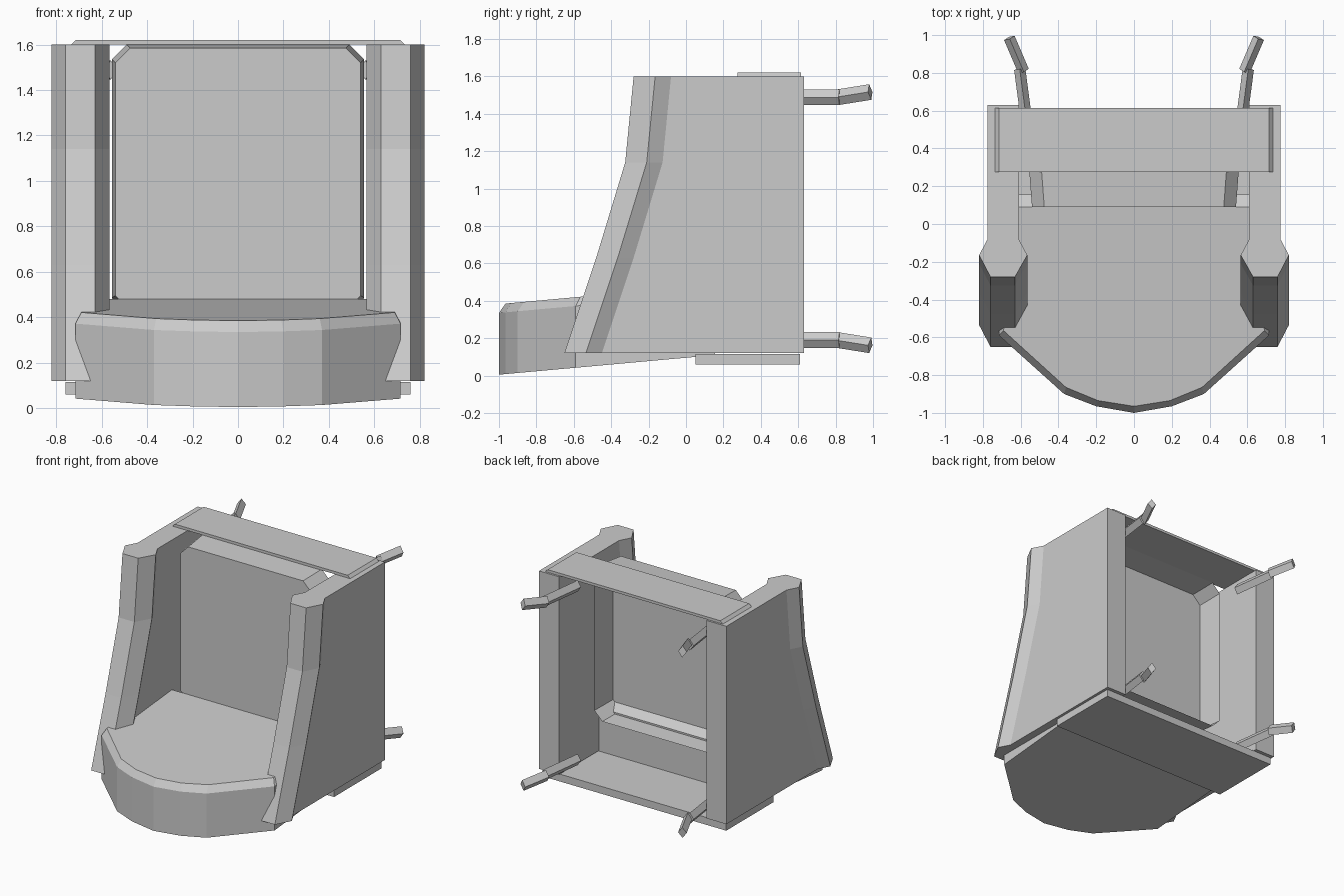
import bpy, bmesh
from mathutils import Vector

cube = bpy.data.objects.get("Cube")
if cube:
    bpy.data.objects.remove(cube)

grey = bpy.data.materials.new("plain_grey")
grey.use_nodes = True
GREY = (0.6, 0.6, 0.6, 1)
grey.diffuse_color = GREY
grey.node_tree.nodes["Principled BSDF"].inputs["Base Color"].default_value = GREY


def loft(name, rings, cap_start=True, cap_end=True):
    """Join closed rings of points with flat faces."""
    bm = bmesh.new()
    loops = [[bm.verts.new(p) for p in ring] for ring in rings]
    for a, b in zip(loops, loops[1:]):
        for i in range(len(a)):
            j = (i + 1) % len(a)
            bm.faces.new((a[i], a[j], b[j], b[i]))
    if cap_start:
        bm.faces.new(loops[0][::-1])
    if cap_end:
        bm.faces.new(loops[-1])
    bmesh.ops.recalc_face_normals(bm, faces=bm.faces)
    mesh = bpy.data.meshes.new(name)
    bm.to_mesh(mesh)
    bm.free()
    mesh.materials.append(grey)
    obj = bpy.data.objects.new(name, mesh)
    bpy.context.collection.objects.link(obj)
    return obj


def mirrored(half):
    """Complete a half outline (from +x towards the middle) across x = 0."""
    return half + [(-x, y) for x, y in reversed(half) if x > 0]


def rect(x, y0, y1, z):
    return [(-x, y0, z), (x, y0, z), (x, y1, z), (-x, y1, z)]


# Side panels with a flared front post that sweeps forward towards the floor
def side_ring(s, z, front):
    pts = [(.775, .63), (.775, front + .2), (.82, front + .115), (.76, front),
           (.63, front), (.565, front + .115), (.61, front + .2), (.61, .63)]
    return [(s * x, y, z) for x, y in pts]


sweep = [(.12, -.65), (.63, -.48), (1.14, -.325), (1.6, -.28)]
for s, side in ((1, "left"), (-1, "right")):
    loft(side + "_side_panel", [side_ring(s, z, f) for z, f in sweep])

# Tilted seat with a bowed front and a chamfered upper edge
outer = mirrored([(.715, .155), (.715, -.59), (.37, -.9), (.2, -.965), (0, -1)])
inner = mirrored([(.66, .09), (.69, -.565), (.36, -.865), (.19, -.935), (0, -.965)])


def tilted(outline, height):
    return [(x, y, height + .0905 * (y + 1)) for x, y in outline]


loft("seat", [tilted(outer, .005), tilted(outer, .335), tilted(inner, .382)])


# Backrest: a shallow tray with cut corners, open to the rear
def tray_ring(x, y, low, high, cut=.065):
    half = [(x - cut, low), (x, low + cut), (x, high - cut), (x - cut, high)]
    return [(px, y, pz) for px, pz in mirrored(half)]


loft("backrest", [tray_ring(.54, .09, .43, 1.585), tray_ring(.555, .29, .42, 1.6)],
     cap_end=False)

# Top cross plate with sloping ends, and the base plate
loft("top_plate", [rect(.735, .275, .615, 1.6), rect(.715, .275, .615, 1.62)])
loft("base_plate", [rect(.76, .05, .61, .06), rect(.76, .05, .61, .115)])


# Bent rear hooks, each made of two diamond section bars
def bar(name, start, end):
    a, b = Vector(start), Vector(end)
    d = (b - a).normalized()
    across = d.cross(Vector((0, 0, 1))).normalized()
    up = across.cross(d)
    offsets = [across * .03, up * .042, across * -.03, up * -.042]
    loft(name, [[p + o for o in offsets] for p in (a, b)])


for s, side in ((1, "left"), (-1, "right")):
    for level, z, rise in (("upper", 1.488, .028), ("lower", .19, -.028)):
        name = f"{side}_{level}_hook"
        bar(name + "_base", (s * .56, .48, z), (s * .605, .82, z))
        bar(name + "_tip", (s * .585, .81, z), (s * .66, .985, z + rise))
